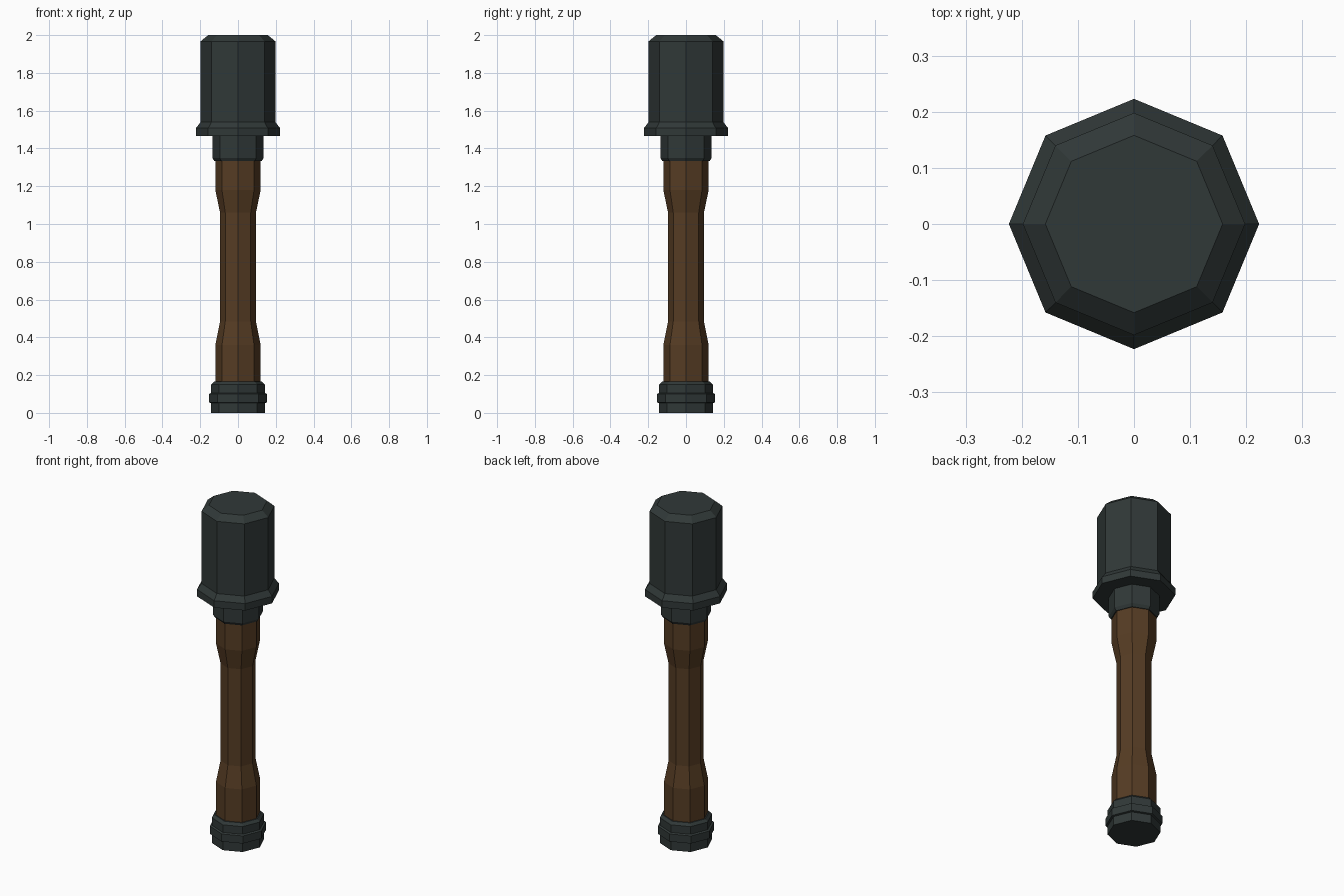
import bpy, bmesh, math

if "Cube" in bpy.data.objects:
    bpy.data.objects.remove(bpy.data.objects["Cube"])

SIDES = 8


def material(name, rgb):
    m = bpy.data.materials.new(name)
    m.diffuse_color = (*rgb, 1)
    m.use_nodes = True
    m.node_tree.nodes["Principled BSDF"].inputs["Base Color"].default_value = m.diffuse_color
    return m


def lathe(name, profile, mat):
    """Capped flat-sided turned part from (radius, z) pairs, bottom to top."""
    bm = bmesh.new()
    rings = [[bm.verts.new((r * math.cos(2 * math.pi * i / SIDES),
                            r * math.sin(2 * math.pi * i / SIDES), z))
              for i in range(SIDES)] for r, z in profile]
    for a, b in zip(rings, rings[1:]):
        for i in range(SIDES):
            j = (i + 1) % SIDES
            bm.faces.new((a[i], a[j], b[j], b[i]))
    bm.faces.new(rings[0][::-1])
    bm.faces.new(rings[-1])
    bm.normal_update()
    me = bpy.data.meshes.new(name)
    bm.to_mesh(me)
    bm.free()
    me.materials.append(mat)
    ob = bpy.data.objects.new(name, me)
    bpy.context.collection.objects.link(ob)
    return ob


metal = material("dark grey green metal", (0.030, 0.040, 0.039))
wood = material("brown wood", (0.092, 0.045, 0.017))

# Ribbed end cap at the bottom
lathe("end_cap", [(0.142, 0), (0.142, 0.052), (0.153, 0.055), (0.153, 0.10),
                  (0.142, 0.105), (0.142, 0.15), (0.127, 0.165)], metal)
# Wooden handle, narrower in the middle
lathe("handle", [(0.12, 0.16), (0.12, 0.36), (0.095, 0.485), (0.095, 1.06),
                 (0.12, 1.18), (0.12, 1.34)], wood)
# Collar between handle and head
lathe("collar", [(0.125, 1.333), (0.136, 1.35), (0.136, 1.47)], metal)
# Head with flared lip and chamfered top
lathe("head", [(0.223, 1.466), (0.223, 1.507), (0.198, 1.54),
               (0.198, 1.967), (0.158, 2.0)], metal)
